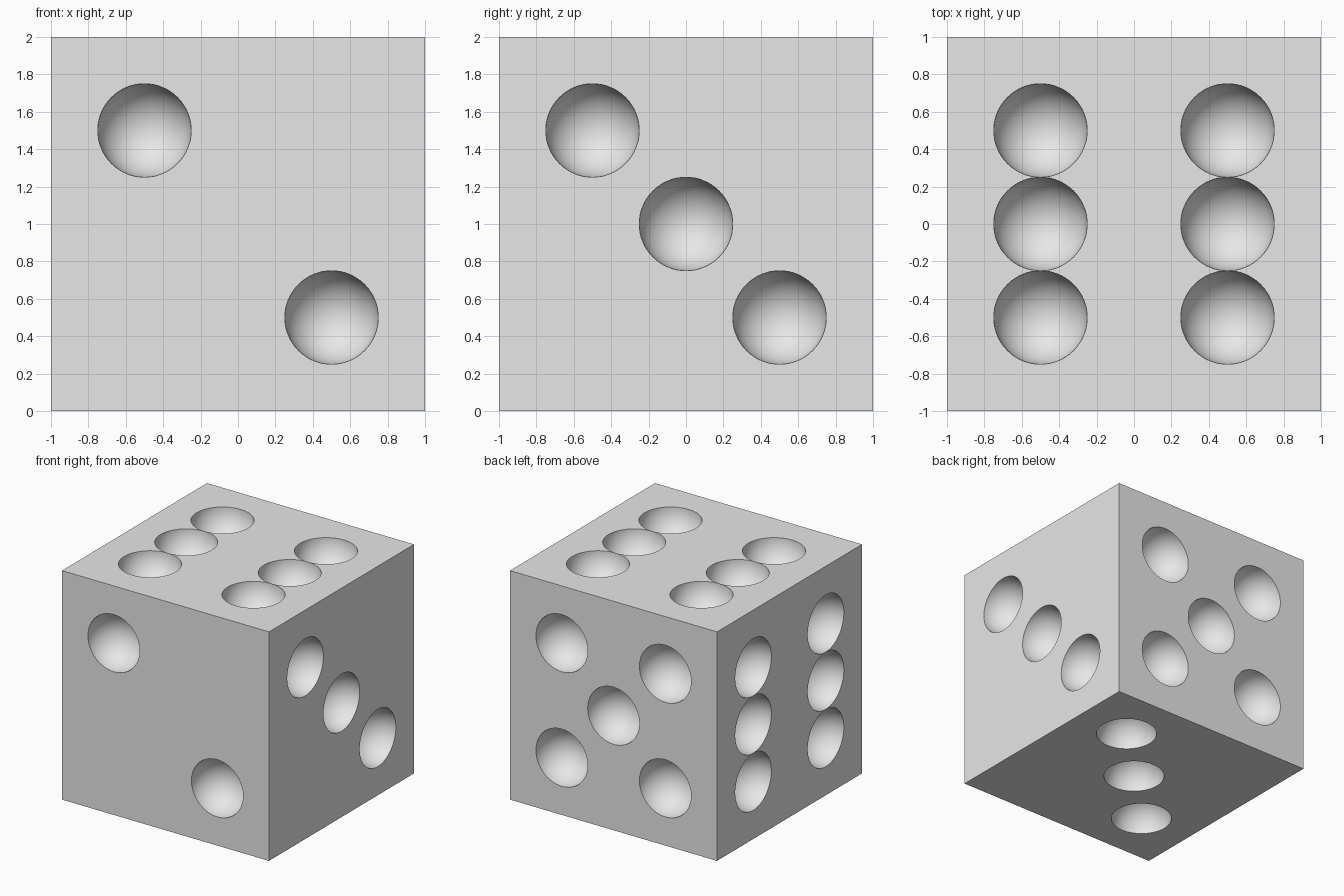
import bpy, bmesh, math
from mathutils import Matrix, Vector

default = bpy.data.objects.get("Cube")
if default:
    bpy.data.objects.remove(default)

PIP = 0.25      # pip radius
STEP = 0.5      # pip spacing


def new_object(name, bm):
    mesh = bpy.data.meshes.new(name)
    bm.to_mesh(mesh)
    bm.free()
    obj = bpy.data.objects.new(name, mesh)
    bpy.context.collection.objects.link(obj)
    return obj


# Plain grey material
grey = bpy.data.materials.new("light grey")
grey.use_nodes = True
grey.diffuse_color = (0.8, 0.8, 0.8, 1)
grey.node_tree.nodes["Principled BSDF"].inputs["Base Color"].default_value = (0.8, 0.8, 0.8, 1)

# Sharp-edged body
bm = bmesh.new()
bmesh.ops.create_cube(bm, size=2, matrix=Matrix.Translation((0, 0, 1)))
die = new_object("die_body", bm)
die.data.materials.append(grey)

# Pip layouts: face normal, then in-plane steps in order of the remaining axes
columns = [(a, b) for a in (-1, 1) for b in (-1, 0, 1)]
falling = [(-1, 1), (0, 0), (1, -1)]
rising = [(-1, -1), (0, 0), (1, 1)]
faces = [
    (1, -1, [(-1, 1), (1, -1)]),        # front: two
    (0, 1, falling),                    # +x side: three
    (2, 1, columns),                    # top: six
    (0, -1, columns),                   # -x side: six
    (1, 1, sorted(set(falling + rising))),  # back: five
    (2, -1, rising),                    # underside: three
]

# One cutter holding a sphere for every pip, poles along the face normal
bm = bmesh.new()
for axis, side, pips in faces:
    normal = Vector((0, 0, 0))
    normal[axis] = side
    turn = normal.to_track_quat('Z', 'Y').to_matrix().to_4x4()
    for pip in pips:
        centre = [STEP * p for p in pip]
        centre.insert(axis, side)
        place = Matrix.Translation(Vector(centre) + Vector((0, 0, 1)))
        bmesh.ops.create_uvsphere(bm, u_segments=64, v_segments=33,
                                  radius=PIP, matrix=place @ turn)
cutter = new_object("pip_cutter", bm)
cutter.hide_render = True

# Hollow out the pips
cut = die.modifiers.new("pips", 'BOOLEAN')
cut.operation = 'DIFFERENCE'
cut.solver = 'EXACT'
cut.object = cutter
bpy.ops.object.select_all(action='DESELECT')
bpy.context.view_layer.objects.active = die
die.select_set(True)
bpy.ops.object.modifier_apply(modifier=cut.name)
bpy.data.objects.remove(cutter)
bpy.ops.object.shade_smooth_by_angle(angle=math.radians(30))
